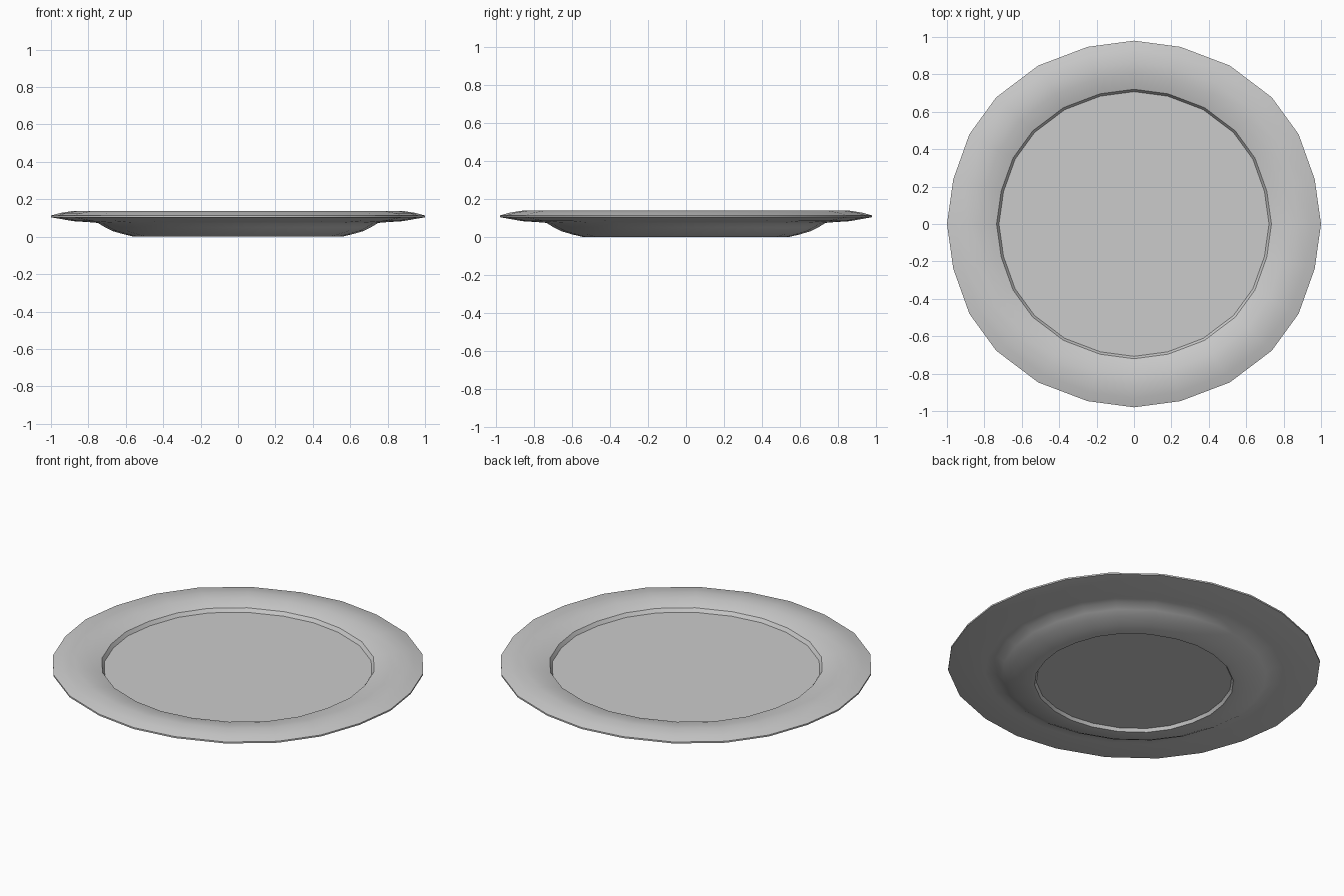
import bpy, bmesh, math

if "Cube" in bpy.data.objects:
    bpy.data.objects.remove(bpy.data.objects["Cube"])

# Slightly irregular 24-sided outline: one quarter, turned into four by mirroring
quarter = [(1.0, 0.0), (0.966, 0.24), (0.88, 0.48), (0.737, 0.677),
           (0.512, 0.847), (0.248, 0.947), (0.0, 0.98)]
half = quarter + [(-x, y) for x, y in reversed(quarter[:-1])]
outline = half + [(x, -y) for x, y in reversed(half[1:-1])]

# Profile (radius, height) from the underside recess, round the rim, to the well
profile = [(0.525, 0.018), (0.535, 0.0), (0.555, 0.0), (0.61, 0.013),
           (0.67, 0.03), (0.71, 0.05), (0.75, 0.074), (0.80, 0.078),
           (0.88, 0.083), (1.0, 0.104), (1.0, 0.113), (0.95, 0.127),
           (0.88, 0.138), (0.82, 0.132), (0.77, 0.122), (0.735, 0.111),
           (0.722, 0.09)]

# Plate: stacked rings bridged into a closed shell
bm = bmesh.new()
rings = [[bm.verts.new((x * r, y * r, z)) for x, y in outline] for r, z in profile]
n = len(outline)
for a, b in zip(rings, rings[1:]):
    for i in range(n):
        j = (i + 1) % n
        bm.faces.new((a[i], a[j], b[j], b[i]))
bm.faces.new(list(reversed(rings[0])))
bm.faces.new(rings[-1])
bmesh.ops.recalc_face_normals(bm, faces=bm.faces)

mesh = bpy.data.meshes.new("plate")
bm.to_mesh(mesh)
bm.free()
plate = bpy.data.objects.new("plate", mesh)
bpy.context.collection.objects.link(plate)

# Smooth surface with crisp rim, well and foot edges
bpy.context.view_layer.objects.active = plate
plate.select_set(True)
bpy.ops.object.shade_smooth_by_angle(angle=math.radians(30))
